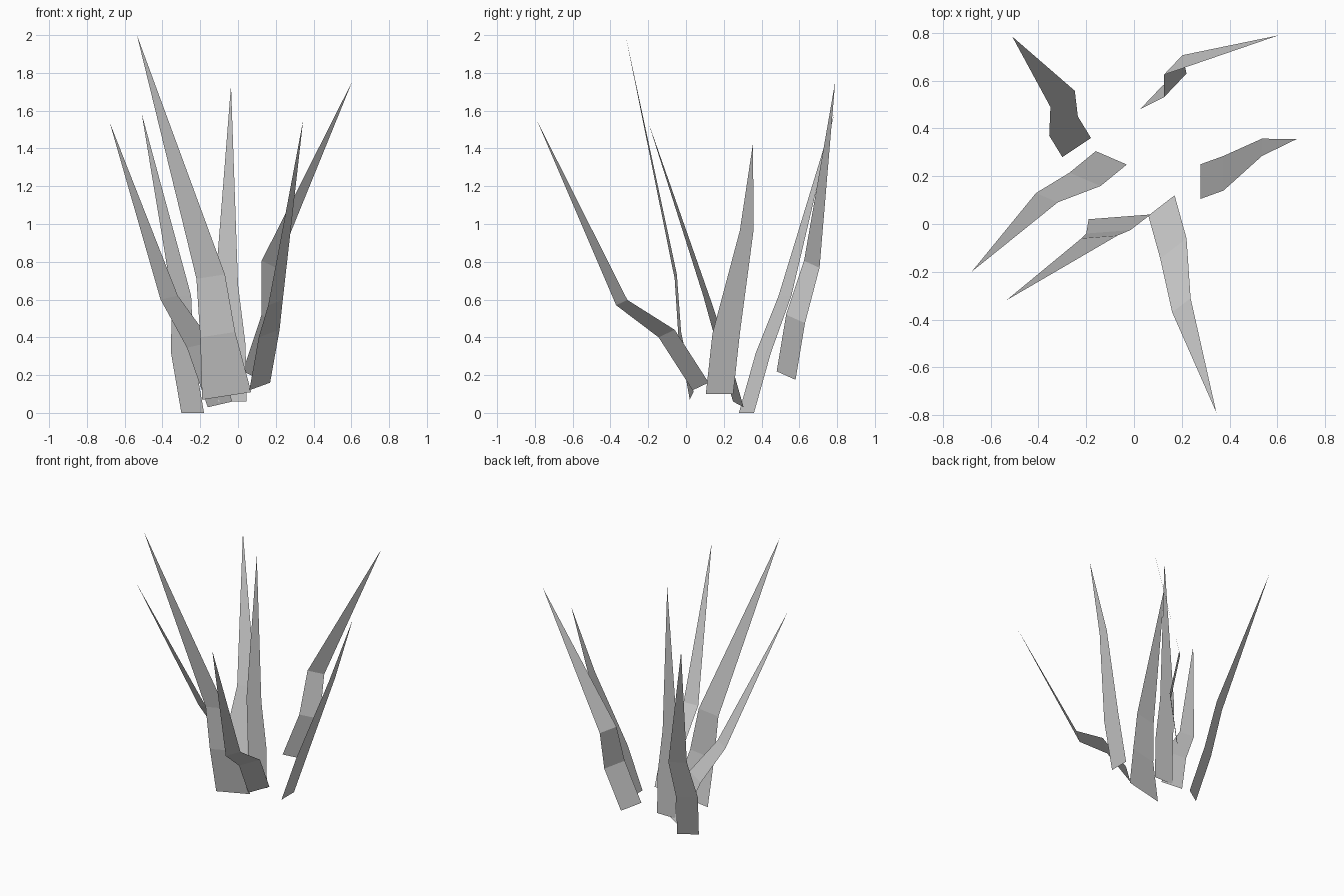
import bpy
import bmesh
from mathutils import Vector

if "Cube" in bpy.data.objects:
    bpy.data.objects.remove(bpy.data.objects["Cube"])


def blade(name, left, across, widths, tip):
    """Flat folded leaf: left edge points, offset to the right edge, taper, tip."""
    bm = bmesh.new()
    across = Vector(across)
    rows = []
    for p, w in zip(left, widths):
        p = Vector(p)
        rows.append((bm.verts.new(p), bm.verts.new(p + across * w)))
    for (a, b), (c, d) in zip(rows, rows[1:]):
        bm.faces.new((a, b, d, c))
    bm.faces.new((*rows[-1], bm.verts.new(tip)))
    mesh = bpy.data.meshes.new(name)
    bm.to_mesh(mesh)
    bm.free()
    obj = bpy.data.objects.new(name, mesh)
    bpy.context.collection.objects.link(obj)


# back left blade
blade("grass_blade_back_left",
      [(-.30, .28, 0), (-.355, .37, .32), (-.35, .49, .62)],
      (.12, .08, 0), (1, 1, .85), (-.51, .785, 1.585))
# left blade
blade("grass_blade_left",
      [(-.16, .305, .03), (-.27, .215, .345), (-.41, .13, .60)],
      (.13, -.056, .03), (1, 1, .7), (-.68, -.20, 1.54))
# tallest front left blade, wide at the base
blade("grass_blade_front_left",
      [(-.19, .02, .07), (-.20, -.04, .40), (-.22, -.06, .71)],
      (.26, .02, .04), (1, .71, .58), (-.535, -.32, 2.0))
# front blade
blade("grass_blade_front",
      [(.06, .035, .12), (.11, -.145, .40), (.16, -.37, .57)],
      (.11, .085, .04), (1, 1, .7), (.345, -.79, 1.55))
# right blade
blade("grass_blade_right",
      [(.278, .105, .10), (.375, .14, .42), (.536, .285, .965)],
      (0, .145, 0), (1, 1, .5), (.68, .355, 1.43))
# back right blade
blade("grass_blade_back_right",
      [(.025, .48, .22), (.125, .53, .52), (.125, .625, .805)],
      (.095, .1, -.045), (1, 1, .82), (.605, .79, 1.755))
# upright middle blade
blade("grass_blade_middle",
      [(-.105, .27, .06), (-.11, .27, .36), (-.12, .27, .68)],
      (.15, 0, 0), (1, 1, .8), (-.037, .27, 1.735))
